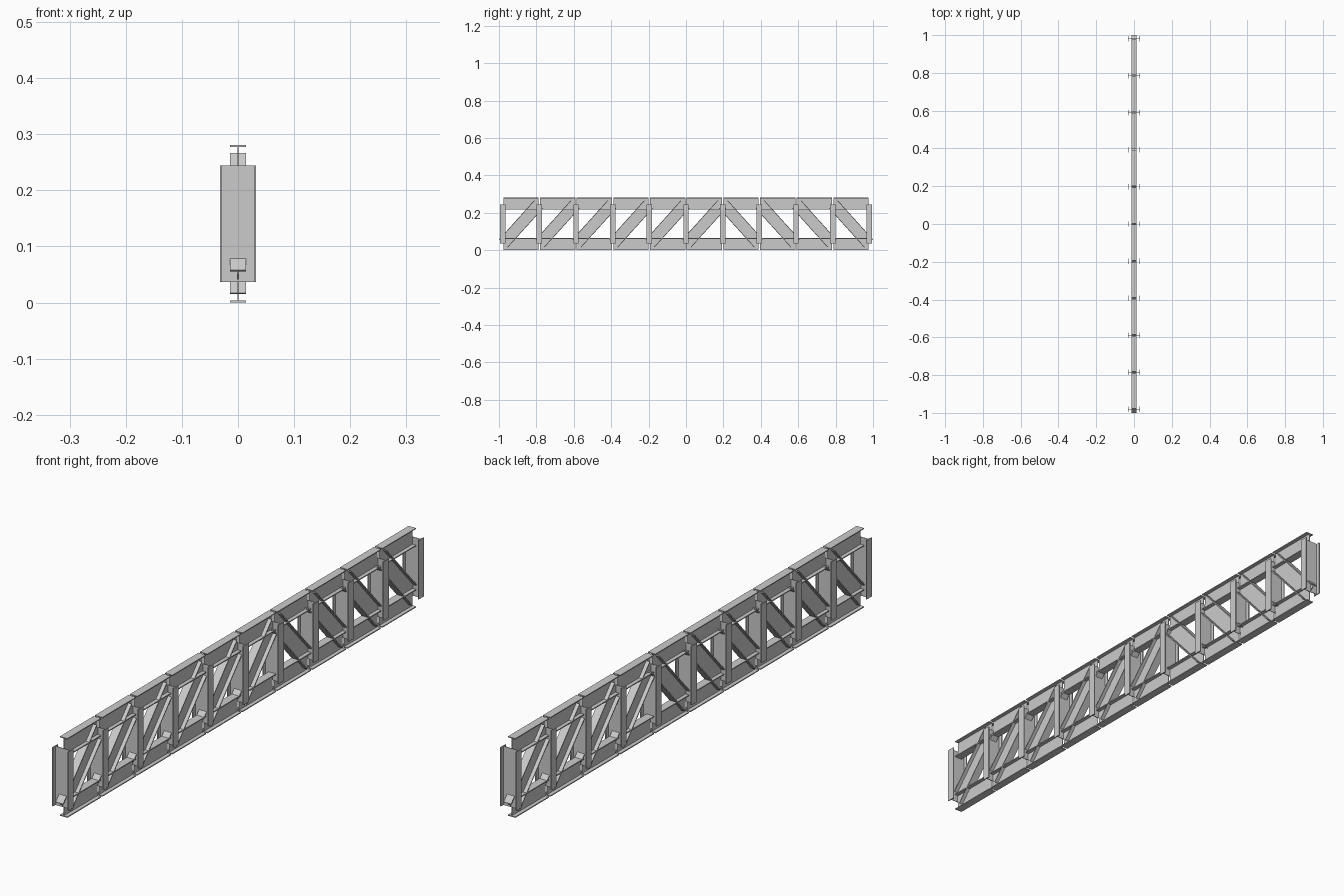
import bpy, bmesh
from mathutils import Vector, Matrix

if "Cube" in bpy.data.objects:
    bpy.data.objects.remove(bpy.data.objects["Cube"])

DEPTH, WIDTH = 0.064, 0.029      # I-section overall depth and flange width
FLANGE, WEB = 0.0035, 0.002      # plate thicknesses
PANELS, RISING = 10, 6           # bays, and how many have rising diagonals
END = 0.9802                     # y of the outer nodes
LOW, HIGH = 0.032, 0.249         # chord centre lines
TRIM = 0.02                      # clearance at each end, as share of length


def i_beam(name, start, end, depth_dir):
    """I-section member between two nodes, depth measured along depth_dir."""
    a, b = Vector(start), Vector(end)
    axis = b - a
    a, b = a + axis * TRIM, b - axis * TRIM
    w = (b - a).normalized()
    v = Vector(depth_dir)
    v = (v - w * v.dot(w)).normalized()
    u = v.cross(w)
    h, f, t, k = DEPTH / 2, WIDTH / 2, WEB / 2, DEPTH / 2 - FLANGE
    half = [(f, -h), (f, -k), (t, -k), (t, k), (f, k), (f, h)]
    outline = half + [(-x, y) for x, y in reversed(half)]

    bm = bmesh.new()
    face = bm.faces.new([bm.verts.new(a + u * x + v * y) for x, y in outline])
    new = bmesh.ops.extrude_face_region(bm, geom=[face])["geom"]
    bmesh.ops.translate(bm, vec=b - a,
                        verts=[g for g in new if isinstance(g, bmesh.types.BMVert)])
    bmesh.ops.recalc_face_normals(bm, faces=bm.faces)
    # keep the object's origin at the member's middle
    mid = (a + b) / 2
    bm.transform(Matrix.Translation(-mid))
    mesh = bpy.data.meshes.new(name)
    bm.to_mesh(mesh)
    bm.free()
    obj = bpy.data.objects.new(name, mesh)
    obj.location = mid
    bpy.context.collection.objects.link(obj)


nodes = [-END + 2 * END * i / PANELS for i in range(PANELS + 1)]

# Upright posts, turned so their flanges face sideways
for i, y in enumerate(nodes):
    i_beam(f"post_{i}", (0, y, LOW), (0, y, HIGH), (1, 0, 0))

# Chord segments and one diagonal per bay
for i, (y0, y1) in enumerate(zip(nodes, nodes[1:])):
    i_beam(f"bottom_chord_{i}", (0, y0, LOW), (0, y1, LOW), (0, 0, 1))
    i_beam(f"top_chord_{i}", (0, y0, HIGH), (0, y1, HIGH), (0, 0, 1))
    foot, head = (y0, y1) if i < RISING else (y1, y0)
    i_beam(f"diagonal_{i}", (0, foot, LOW), (0, head, HIGH), (0, 0, 1))
